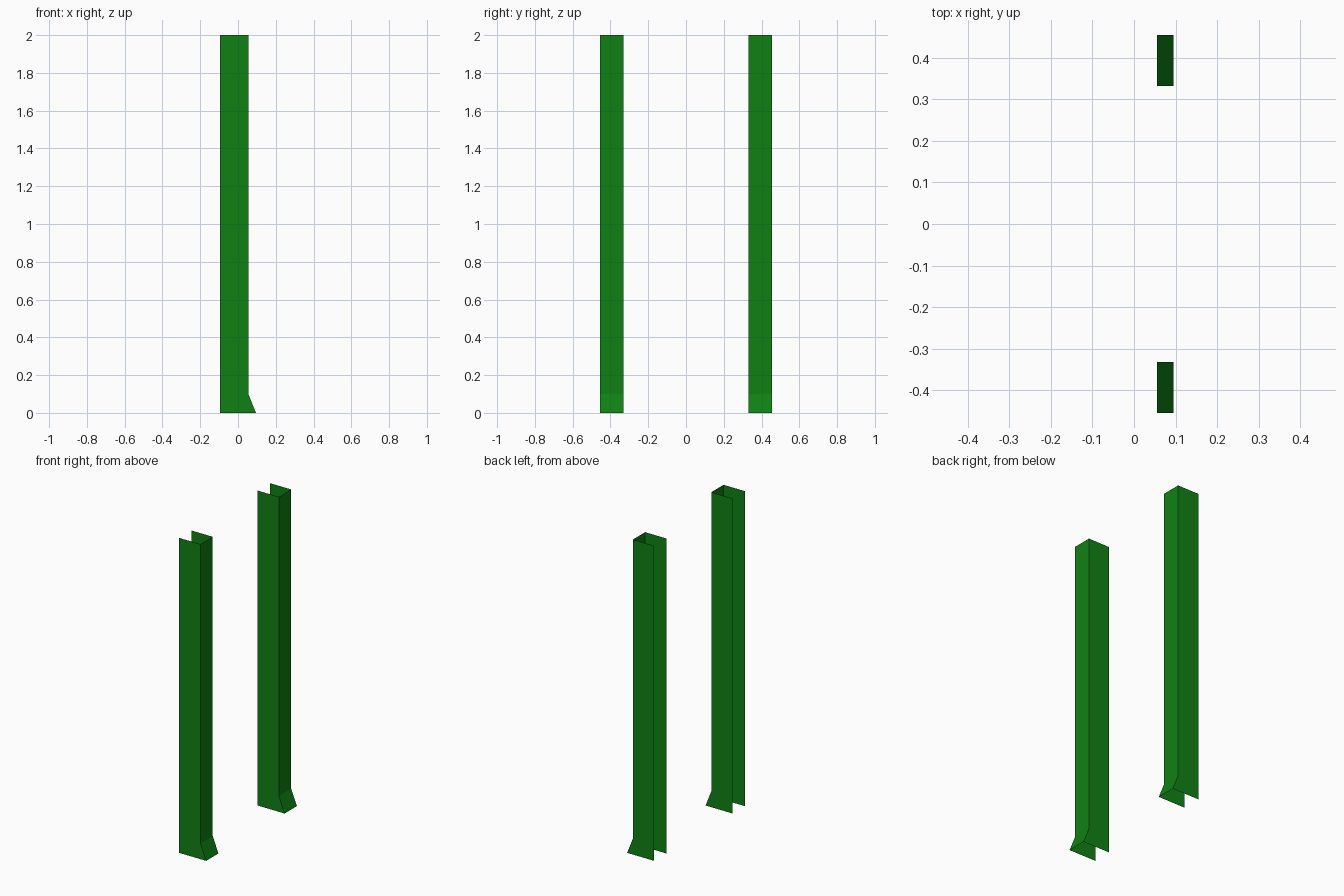
import bpy, bmesh

if "Cube" in bpy.data.objects:
    bpy.data.objects.remove(bpy.data.objects["Cube"])

green = bpy.data.materials.new("green_paint")
green.diffuse_color = (0.005, 0.22, 0.007, 1)
green.use_nodes = True
green.node_tree.nodes["Principled BSDF"].inputs["Base Color"].default_value = green.diffuse_color

# Front spine of the channel in (x, z), flared at the foot
BACK = -0.095
SPINE = [(0.095, 0.0), (0.055, 0.1), (0.055, 2.0)]


def channel_post(name, y0, y1):
    """Thin sheet channel, open at the back, top and bottom."""
    bm = bmesh.new()
    near = [bm.verts.new((x, y0, z)) for x, z in SPINE]
    far = [bm.verts.new((x, y1, z)) for x, z in SPINE]
    # front web and flared foot
    for i in range(len(SPINE) - 1):
        bm.faces.new((near[i], far[i], far[i + 1], near[i + 1]))
    # side flanges
    for side, y in ((near, y0), (far, y1)):
        top = bm.verts.new((BACK, y, 2.0))
        bottom = bm.verts.new((BACK, y, 0.0))
        loop = side + [top, bottom]
        bm.faces.new(loop if side is near else loop[::-1])
    mesh = bpy.data.meshes.new(name)
    bm.to_mesh(mesh)
    bm.free()
    mesh.materials.append(green)
    obj = bpy.data.objects.new(name, mesh)
    bpy.context.collection.objects.link(obj)


channel_post("front_post", -0.455, -0.332)
channel_post("rear_post", 0.332, 0.455)
